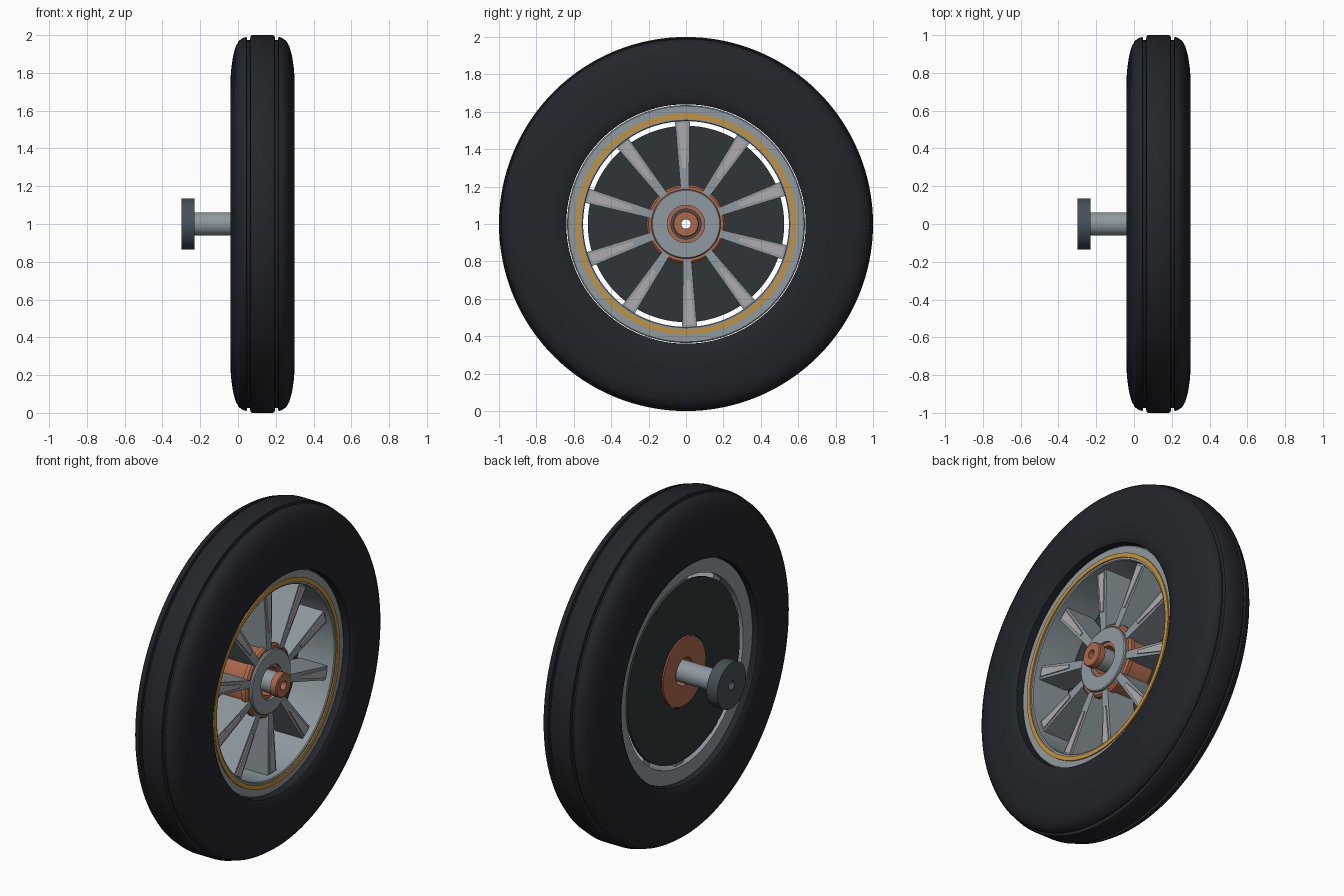
import bpy, bmesh
from math import sin, cos, pi, radians

if "Cube" in bpy.data.objects:
    bpy.data.objects.remove(bpy.data.objects["Cube"])


def material(name, rgb):
    m = bpy.data.materials.new(name)
    m.diffuse_color = (*rgb, 1)
    m.use_nodes = True
    m.node_tree.nodes["Principled BSDF"].inputs["Base Color"].default_value = m.diffuse_color
    return m


RUBBER = material("rubber", (0.016, 0.019, 0.024))
STEEL = material("steel", (0.27, 0.32, 0.35))
DARK = material("dark_steel", (0.06, 0.08, 0.095))
BACK = material("dark_plate", (0.028, 0.036, 0.04))
COPPER = material("copper", (0.42, 0.14, 0.07))
GOLD = material("gold", (0.58, 0.29, 0.035))
INLAY = material("inlay", (0.42, 0.41, 0.41))


def finish(bm, name, mat, smooth=False):
    bmesh.ops.recalc_face_normals(bm, faces=bm.faces[:])
    mesh = bpy.data.meshes.new(name)
    bm.to_mesh(mesh)
    bm.free()
    mesh.materials.append(mat)
    ob = bpy.data.objects.new(name, mesh)
    bpy.context.collection.objects.link(ob)
    if smooth:
        bpy.ops.object.select_all(action='DESELECT')
        ob.select_set(True)
        bpy.context.view_layer.objects.active = ob
        bpy.ops.object.shade_smooth_by_angle(angle=radians(35))
    return ob


def lathe(name, profile, mat, n=96):
    """Turn a closed (x, radius) profile about the wheel axle."""
    bm = bmesh.new()
    rings = []
    for i in range(n):
        a = 2 * pi * i / n
        rings.append([bm.verts.new((x, r * cos(a), 1 + r * sin(a))) for x, r in profile])
    k = len(profile)
    for i in range(n):
        p, q = rings[i], rings[(i + 1) % n]
        for j in range(k):
            bm.faces.new((p[j], p[(j + 1) % k], q[(j + 1) % k], q[j]))
    return finish(bm, name, mat, True)


def sleeve(name, x0, x1, r0, r1, mat, n=96):
    return lathe(name, [(x0, r0), (x0, r1), (x1, r1), (x1, r0)], mat, n)


def bars(name, angles, r0, r1, w0, w1, x0, x1, mat):
    """Radial tapered plates, one per angle."""
    bm = bmesh.new()
    for a in angles:
        def vert(x, r, w):
            return bm.verts.new((x, r * cos(a) - w * sin(a), 1 + r * sin(a) + w * cos(a)))
        outline = [(r0, -w0), (r1, -w1), (r1, w1), (r0, w0)]
        lo = [vert(x0, r, w) for r, w in outline]
        hi = [vert(x1, r, w) for r, w in outline]
        bm.faces.new(lo)
        bm.faces.new(hi)
        for j in range(4):
            k = (j + 1) % 4
            bm.faces.new((lo[j], lo[k], hi[k], hi[j]))
    return finish(bm, name, mat)


# Tyre: half profile from the tread centre to the bead, mirrored about the middle
C = 0.13
half = [(0.055, 1.0), (0.064, 0.995), (0.066, 0.975), (0.082, 0.975), (0.084, 0.99),
        (0.10, 0.987), (0.125, 0.97), (0.142, 0.94), (0.156, 0.89), (0.165, 0.83),
        (0.17, 0.77), (0.17, 0.70), (0.165, 0.655), (0.155, 0.64)]
lathe("tyre", [(C + d, r) for d, r in half] + [(C - d, r) for d, r in reversed(half)], RUBBER, 128)

# Rim barrel and gold trim ring
lathe("rim", [(0.01, 0.55), (0.01, 0.636), (0.245, 0.636), (0.25, 0.63), (0.25, 0.555), (0.245, 0.55)], STEEL, 128)
sleeve("rim_trim", 0.245, 0.257, 0.565, 0.59, GOLD, 128)

# Back plate and spokes
sleeve("back_plate", 0.015, 0.03, 0.205, 0.525, BACK)
angles = [radians(20 + 36 * i) for i in range(10)]
bars("spokes", angles, 0.19, 0.555, 0.022, 0.04, 0.03, 0.21, STEEL)
bars("spoke_inlays", angles, 0.30, 0.54, 0.010, 0.026, 0.205, 0.217, INLAY)

# Hub barrel, front collar and cover
lathe("hub", [(0.01, 0.08), (0.01, 0.2), (0.165, 0.2), (0.17, 0.21), (0.195, 0.21),
              (0.205, 0.20), (0.205, 0.08)], COPPER)
lathe("hub_cover", [(0.2, 0.1), (0.2, 0.185), (0.215, 0.185), (0.22, 0.18), (0.22, 0.1)], STEEL)

# Hollow axle, inner flange and end nut
sleeve("axle", -0.24, 0.275, 0.025, 0.062, STEEL, 48)
sleeve("axle_flange", -0.30, -0.23, 0.025, 0.135, DARK, 64)
lathe("axle_nut", [(0.26, 0.025), (0.26, 0.07), (0.295, 0.07), (0.3, 0.065), (0.3, 0.025)], COPPER, 48)
